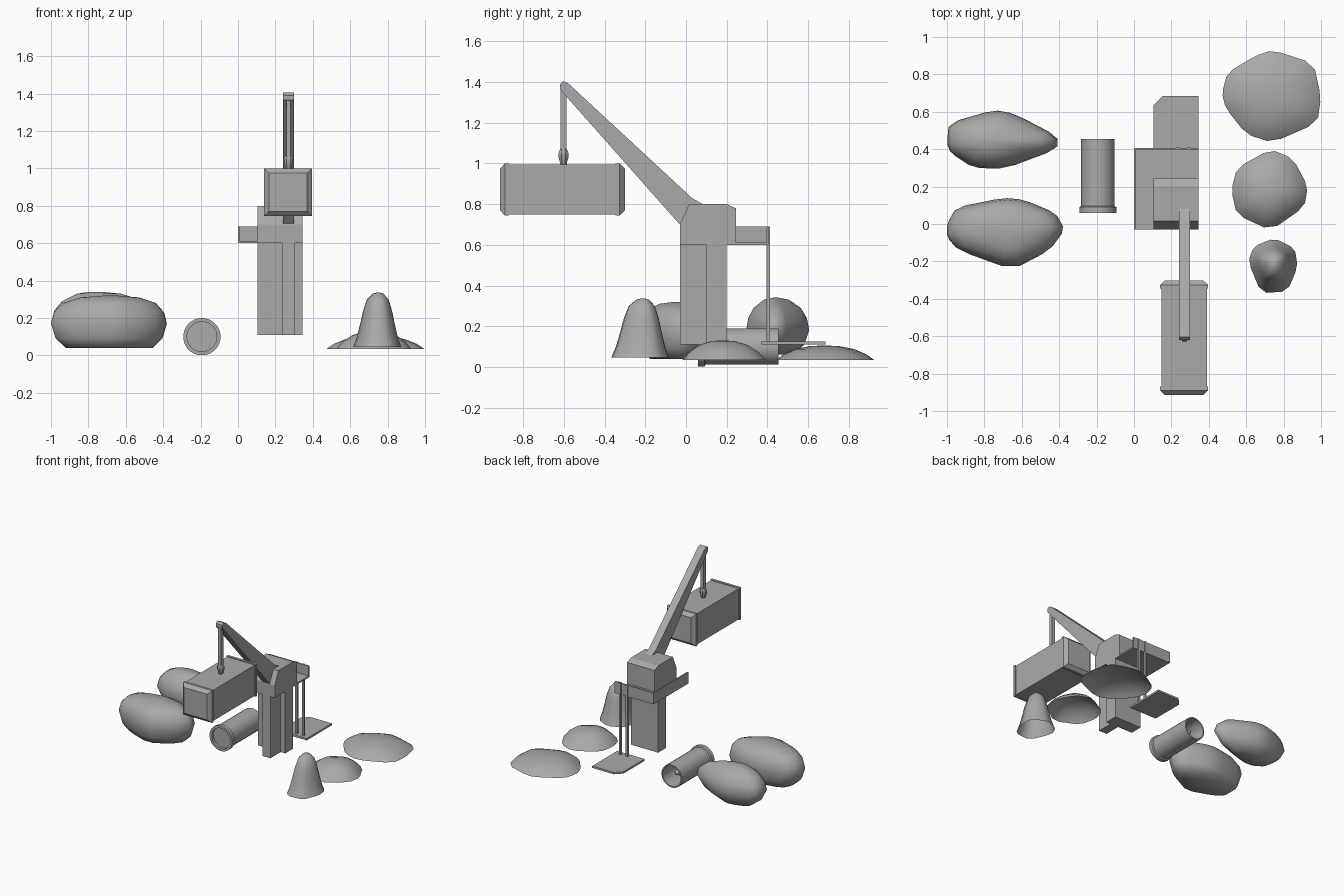
import bpy, bmesh, math
from mathutils import Vector

cube = bpy.data.objects.get("Cube")
if cube:
    bpy.data.objects.remove(cube)

grey = bpy.data.materials.new("plain grey")
grey.use_nodes = True
colour = (0.4, 0.4, 0.4, 1)
grey.diffuse_color = colour
grey.node_tree.nodes["Principled BSDF"].inputs["Base Color"].default_value = colour


def finish(name, bm, smooth=None):
    bmesh.ops.recalc_face_normals(bm, faces=bm.faces)
    mesh = bpy.data.meshes.new(name)
    bm.to_mesh(mesh)
    bm.free()
    mesh.materials.append(grey)
    obj = bpy.data.objects.new(name, mesh)
    bpy.context.collection.objects.link(obj)
    if smooth:
        bpy.ops.object.select_all(action='DESELECT')
        obj.select_set(True)
        bpy.context.view_layer.objects.active = obj
        bpy.ops.object.shade_smooth_by_angle(angle=math.radians(smooth))
    return obj


def loft(name, rings, smooth=None, start=True, end=True):
    """Skin a list of rings that all have the same number of points."""
    bm = bmesh.new()
    loops = [[bm.verts.new(p) for p in ring] for ring in rings]
    n = len(loops[0])
    for a, b in zip(loops, loops[1:]):
        for i in range(n):
            j = (i + 1) % n
            bm.faces.new((a[i], a[j], b[j], b[i]))
    if start:
        bm.faces.new(loops[0])
    if end:
        bm.faces.new(loops[-1])
    return finish(name, bm, smooth)


def box(name, x0, x1, y0, y1, z0, z1):
    flat = [(x0, y0), (x1, y0), (x1, y1), (x0, y1)]
    return loft(name, [[(x, y, z) for x, y in flat] for z in (z0, z1)])


def side_profile(name, points, x0, x1, smooth=None):
    return loft(name, [[(x, y, z) for y, z in points] for x in (x0, x1)], smooth)


def rock(name, outline, peak, rings, closed):
    """Shrink a ground outline towards its peak, ring by ring."""
    c = Vector(peak)
    # round the outline off by cutting its corners once
    pts = [Vector(p) for p in outline]
    fine = []
    for i, p in enumerate(pts):
        before, after = pts[i - 1], pts[(i + 1) % len(pts)]
        fine += [p.lerp(before, 0.2), p.lerp(after, 0.2)]
    loft(name, [[(*c.lerp(p, s), z) for p in fine] for s, z in rings],
         60, start=closed)


def turned(name, centre, profile, axis, n=24, smooth=40, caps=True):
    """Rings of (radius, position) around a centre, along y or z."""
    rings = []
    for r, t in profile:
        ring = []
        for i in range(n):
            a = math.tau * (i + 0.5) / n
            u, v = r * math.cos(a), r * math.sin(a)
            ring.append((centre[0] + u, t, centre[1] + v) if axis == 'y'
                        else (centre[0] + u, centre[1] + v, t))
        rings.append(ring)
    return loft(name, rings, smooth, caps, caps)


# Crane tower: back slab with a rib in front, and the cab on top
box("tower_slab", 0.105, 0.345, 0.1, 0.2, 0.11, 0.61)
box("tower_rib", 0.235, 0.305, -0.03, 0.1, 0.11, 0.61)
side_profile("cab", [(-0.03, 0.6), (-0.03, 0.7), (0.015, 0.8), (0.2, 0.8),
                     (0.245, 0.78), (0.245, 0.6)], 0.105, 0.345)

# Walkway with low walls
box("walkway_floor", 0, 0.345, -0.03, 0.405, 0.6, 0.612)
box("walkway_back_wall", 0, 0.345, 0.395, 0.405, 0.61, 0.69)
box("walkway_side_wall", 0, 0.01, -0.03, 0.4, 0.61, 0.69)

# Lift posts and landing plate
for side, x in (("right", 0.225), ("left", 0.285)):
    box(side + "_lift_post", x, x + 0.017, 0.395, 0.412, 0.115, 0.69)
plate = [(0.105, 0.37), (0.345, 0.37), (0.345, 0.685), (0.155, 0.685), (0.105, 0.635)]
loft("landing_plate", [[(x, y, z) for x, y in plate] for z in (0.11, 0.125)])

# Boom, cable and hook
side_profile("boom", [(-0.035, 0.705), (-0.62, 1.365), (-0.62, 1.39), (-0.605, 1.405),
                      (-0.58, 1.395), (0.03, 0.83), (0.065, 0.81), (0.1, 0.79),
                      (0.02, 0.7)], 0.24, 0.3)
box("cable", 0.258, 0.282, -0.617, -0.587, 1.03, 1.38)
turned("hook_block", (0.27, -0.602), [(0.016, 0.99), (0.02, 1.01), (0.027, 1.03),
       (0.027, 1.05), (0.018, 1.07)], 'z', 8, 20)

# Cargo container with a bevelled frame at each end
def square(y, half):
    return [(0.268 + sx * half, y, 0.872 + sz * half)
            for sx, sz in ((-1, -1), (1, -1), (1, 1), (-1, 1))]

ends = [(-0.915, 0.102), (-0.89, 0.128), (-0.87, 0.128), (-0.87, 0.122)]
mid = -0.608
rings = [square(y, h) for y, h in ends]
rings += [square(2 * mid - y, h) for y, h in reversed(ends)]
loft("container", rings)

# Open pipe with a flange and a cone set inside
pipe = (-0.193, 0.1)
turned("pipe_shell", pipe, [(0.08, 0.455), (0.09, 0.455), (0.09, 0.095), (0.1, 0.09),
       (0.1, 0.06), (0.08, 0.06), (0.08, 0.455)], 'y', caps=False)
turned("pipe_cone", pipe, [(0.08, 0.08), (0.06, 0.24), (0.035, 0.35),
       (0.004, 0.41)], 'y', smooth=60)

# Boulders
boulder = [(0.55, 0.05), (0.85, 0.1), (1, 0.17), (0.93, 0.23), (0.75, 0.28),
           (0.4, 0.32), (0.1, 0.33)]
rock("back_boulder", [(-1, 0.43), (-0.99, 0.54), (-0.75, 0.61), (-0.64, 0.59),
     (-0.41, 0.47), (-0.41, 0.4), (-0.69, 0.295), (-0.86, 0.3), (-0.98, 0.38)],
     (-0.77, 0.44), [(s, z + 0.01) for s, z in boulder], True)
rock("front_boulder", [(-1, 0), (-0.95, 0.09), (-0.7, 0.14), (-0.59, 0.13),
     (-0.42, 0.06), (-0.37, -0.03), (-0.45, -0.14), (-0.65, -0.245),
     (-0.94, -0.14), (-1, -0.07)],
     (-0.68, -0.04), [(0.75, 0.04), (0.92, 0.09), (1, 0.17), (0.95, 0.23),
                      (0.8, 0.28), (0.5, 0.31), (0.1, 0.32)], True)

# Low mounds and the upright stone
mound = [(1, 0), (0.85, 0.38), (0.6, 0.75), (0.3, 0.96), (0.06, 1)]
rock("back_mound", [(0.47, 0.7), (0.5, 0.81), (0.65, 0.9), (0.74, 0.93), (0.96, 0.86),
     (1, 0.68), (0.98, 0.54), (0.74, 0.435), (0.6, 0.48), (0.49, 0.62)],
     (0.73, 0.68), [(s, 0.035 + 0.07 * t) for s, t in mound], False)
rock("middle_mound", [(0.52, 0.18), (0.55, 0.3), (0.73, 0.4), (0.85, 0.35),
     (0.93, 0.2), (0.91, 0.09), (0.73, -0.035), (0.55, 0.05)],
     (0.73, 0.18), [(s, 0.035 + 0.095 * t) for s, t in mound], False)
rock("upright_stone", [(0.61, -0.2), (0.64, -0.12), (0.75, -0.075), (0.86, -0.13),
     (0.875, -0.23), (0.82, -0.36), (0.68, -0.37)],
     (0.75, -0.21), [(1, 0.045), (0.85, 0.1), (0.72, 0.17), (0.6, 0.24), (0.45, 0.3),
                     (0.22, 0.33), (0.05, 0.337)], False)
